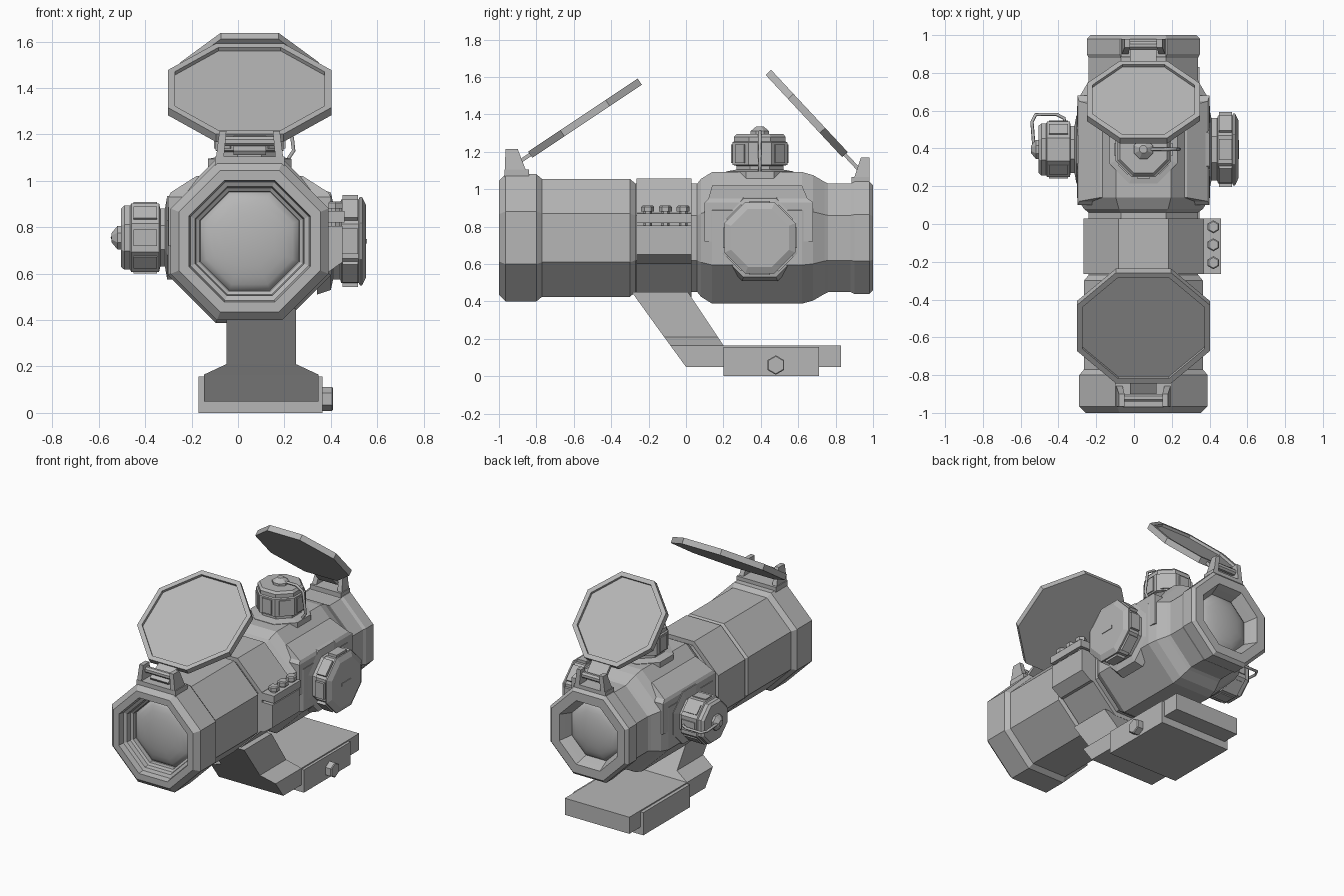
import bpy, bmesh, math
from mathutils import Matrix, Vector

if "Cube" in bpy.data.objects:
    bpy.data.objects.remove(bpy.data.objects["Cube"])

CX, CZ = 0.05, 0.74          # optical axis
TY = 0.395                   # turret station along the body

grey = bpy.data.materials.new("plain_grey")
grey.use_nodes = True
GREY = (0.47, 0.47, 0.47, 1)
grey.diffuse_color = GREY
grey.node_tree.nodes["Principled BSDF"].inputs["Base Color"].default_value = GREY


def finish(name, bm, matrix=Matrix()):
    bm.transform(matrix)
    bmesh.ops.remove_doubles(bm, verts=bm.verts, dist=1e-5)
    bmesh.ops.recalc_face_normals(bm, faces=bm.faces)
    mesh = bpy.data.meshes.new(name)
    bm.to_mesh(mesh)
    bm.free()
    mesh.materials.append(grey)
    obj = bpy.data.objects.new(name, mesh)
    bpy.context.collection.objects.link(obj)
    return obj


def frame(axis, x, y, z):
    """Matrix that points local z along the given axis."""
    q = Vector(axis).to_track_quat('Z', 'Y')
    return Matrix.Translation((x, y, z)) @ q.to_matrix().to_4x4()


def lathe(name, profile, matrix, sides=8):
    """Faceted lathe: profile is (distance along axis, flat-to-centre radius)."""
    bm = bmesh.new()
    rings = []
    for h, r in profile:
        R = r / math.cos(math.pi / sides)
        angles = [(i + 0.5) * math.tau / sides for i in range(sides)]
        rings.append([bm.verts.new((R * math.cos(a), R * math.sin(a), h)) for a in angles])
    for a, b in zip(rings, rings[1:]):
        for i in range(sides):
            j = (i + 1) % sides
            bm.faces.new((a[i], a[j], b[j], b[i]))
    return finish(name, bm, matrix)


def loft(name, sections):
    """Stack of rectangles: (z, y0, y1, x0, x1)."""
    bm = bmesh.new()
    rings = [[bm.verts.new(p) for p in ((x0, y0, z), (x1, y0, z), (x1, y1, z), (x0, y1, z))]
             for z, y0, y1, x0, x1 in sections]
    for a, b in zip(rings, rings[1:]):
        for i in range(4):
            j = (i + 1) % 4
            bm.faces.new((a[i], a[j], b[j], b[i]))
    bm.faces.new(rings[0])
    bm.faces.new(rings[-1])
    return finish(name, bm)


def box(name, x0, x1, y0, y1, z0, z1):
    return loft(name, [(z0, y0, y1, x0, x1), (z1, y0, y1, x0, x1)])


def wire(name, points, radius=0.009):
    curve = bpy.data.curves.new(name, 'CURVE')
    curve.dimensions = '3D'
    curve.bevel_depth = radius
    curve.bevel_resolution = 1
    spline = curve.splines.new('POLY')
    spline.points.add(len(points) - 1)
    for p, co in zip(spline.points, points):
        p.co = (*co, 1)
    curve.materials.append(grey)
    bpy.context.collection.objects.link(bpy.data.objects.new(name, curve))


along = Matrix.Translation((CX, 0, CZ)) @ Matrix.Rotation(-math.pi / 2, 4, 'X')

# Main tube with stepped front opening and rear opening
lathe("tube", [(-0.86, 0.20), (-0.88, 0.215), (-0.91, 0.215), (-0.92, 0.23), (-0.95, 0.235),
               (-0.96, 0.255), (-1.0, 0.262), (-1.0, 0.305), (-0.965, 0.34), (-0.80, 0.34),
               (-0.77, 0.315), (-0.30, 0.315), (-0.27, 0.29), (0.88, 0.29), (0.90, 0.30),
               (0.98, 0.30), (1.0, 0.28), (1.0, 0.22), (0.96, 0.205), (0.89, 0.18)], along)

# Central housing
lathe("housing", [(0.06, 0.29), (0.08, 0.315), (0.14, 0.352), (0.62, 0.352),
                  (0.68, 0.335), (0.74, 0.30), (0.76, 0.29)], along)
loft("housing_shoulders", [(0.72, 0.10, 0.68, -0.30, 0.40), (0.93, 0.10, 0.68, -0.30, 0.40),
                           (0.95, 0.12, 0.65, -0.29, 0.39), (1.02, 0.14, 0.62, -0.18, 0.28)])

# Curved lenses
for name, y, r, sign in (("front_lens", -0.87, 0.215, -1), ("rear_lens", 0.90, 0.19, 1)):
    dome = [(y + sign * 0.06 * math.cos(t * math.pi / 12), r * math.sin(t * math.pi / 12))
            for t in range(7)]
    lens = lathe(name, dome, along)
    for face in lens.data.polygons:
        face.use_smooth = True

# Clamp ring, split flange and bolts
lathe("clamp_ring", [(-0.265, 0.29), (-0.265, 0.318), (0.03, 0.318), (0.03, 0.29)], along)
box("clamp_flange_upper", 0.27, 0.46, -0.265, 0.03, 0.82, 0.87)
loft("clamp_flange_lower", [(0.60, -0.265, 0.03, 0.30, 0.38), (0.65, -0.265, 0.03, 0.30, 0.45),
                            (0.805, -0.265, 0.03, 0.30, 0.45)])
for y in (-0.205, -0.11, -0.015):
    lathe("clamp_bolt", [(0.78, 0.02), (0.88, 0.02), (0.88, 0.03), (0.905, 0.03), (0.912, 0.024),
                         (0.912, 0)], Matrix.Translation((0.42, y, 0)), 6)

# Swept mount leg, base plate and rail clamp
loft("mount_leg", [(0.05, 0.0, 0.3, -0.147, 0.347), (0.165, -0.084, 0.2, -0.147, 0.347),
                   (0.21, -0.117, 0.17, -0.05, 0.25), (0.45, -0.29, 0.01, -0.05, 0.25)])
box("base_plate", -0.147, 0.347, 0.15, 0.83, 0.05, 0.165)
box("rail_clamp", -0.17, 0.365, 0.2, 0.71, 0.0, 0.157)
lathe("rail_bolt", [(-0.02, 0.045), (0.04, 0.045), (0.045, 0.04), (0.045, 0)],
      frame((1, 0, 0), 0.365, 0.48, 0.06), 6)

# Capped adjustment turrets on top and on the right side
for name, axis, x, y, z in (("top_turret", (0, 0, 1), CX, TY, 1.085),
                            ("side_turret", (-1, 0, 0), -0.295, TY, 0.755)):
    m = frame(axis, x, y, z)
    lathe(name, [(-0.06, 0.18), (0.01, 0.18), (0.02, 0.125), (0.04, 0.125), (0.045, 0.147),
                 (0.165, 0.147), (0.17, 0.138), (0.195, 0.138), (0.21, 0.125), (0.21, 0)], m)
    lathe(name + "_knob", [(0.20, 0.05), (0.225, 0.05), (0.25, 0.02), (0.25, 0)], m)
    for i in range(8):
        rib = box(name + "_rib", 0.14, 0.154, -0.035, 0.035, 0.055, 0.155)
        rib.matrix_world = m @ Matrix.Rotation(i * math.tau / 8, 4, 'Z')

# Retaining wires of the turret caps
wire("top_tether", [(CX, TY, 1.31), (0.17, TY, 1.31), (0.22, TY, 1.28), (0.235, TY, 1.17),
                    (0.24, TY, 1.13), (0.2, TY, 1.07)])
wire("side_tether", [(-0.53, 0.41, 0.755), (-0.54, 0.54, 0.755), (-0.52, 0.58, 0.755),
                     (-0.41, 0.58, 0.755), (-0.37, 0.56, 0.755), (-0.36, 0.5, 0.755),
                     (-0.29, 0.48, 0.755)])

# Brightness dial on the left side, with grip lugs and a coin slot
dial = frame((1, 0, 0), 0.40, TY, CZ)
lathe("dial", [(-0.06, 0.23), (0.0, 0.21), (0.01, 0.165), (0.04, 0.165), (0.045, 0.18),
               (0.12, 0.18), (0.125, 0.19), (0.135, 0.19), (0.152, 0.155), (0.152, 0)], dial)
for i in range(8):
    lug = box("dial_lug", 0.17, 0.198, -0.055, 0.055, 0.05, 0.118)
    lug.matrix_world = dial @ Matrix.Rotation(i * math.tau / 8, 4, 'Z')
box("dial_slot", 0.55, 0.556, TY - 0.05, TY + 0.05, CZ - 0.01, CZ + 0.01)


def flip_cover(end, radius, centre, tilt, hinge_y, ear, arm_low, half):
    """Open lens cover with recessed outer face, hinge ears, pin and arm."""
    t = 0.04
    m = Matrix.Translation((CX, *centre)) @ Matrix.Rotation(tilt, 4, 'X')
    rim = radius - 0.03
    lathe(end + "_cover", [(-t / 2, 0), (-t / 2, radius), (t / 2, radius), (t / 2, rim),
                           (0.002, rim), (0.002, 0)], m)
    z0, z1, base0, base1, top0, top1 = ear
    for s in (-1, 1):
        a, b = sorted((CX + s * half, CX + s * (half - 0.035)))
        c, d = sorted((CX + s * (half - 0.02), CX + s * (half - 0.05)))
        loft(end + "_hinge_ear", [(z0, base0, base1, a, b), (z1, top0, top1, c, d)])
    box(end + "_hinge_base", CX - half, CX + half, base0, base1, z0, z0 + 0.045)
    pin = half - 0.03
    lathe(end + "_hinge_pin", [(-pin, 0.02), (pin, 0.02)],
          frame((1, 0, 0), CX, hinge_y, z1 - 0.045))
    # Arm lies in the plane of the cover
    side = 1 if tilt < 0 else -1
    arm = box(end + "_cover_arm", -0.07, 0.07, *sorted((side * (radius - 0.03), side * arm_low)),
              -0.01, 0.01)
    arm.matrix_world = m


flip_cover("front", 0.352, (-0.54, 1.38), math.radians(33.7), -0.92,
           (1.06, 1.215, -0.97, -0.84, -0.965, -0.90), 0.47, 0.15)
flip_cover("rear", 0.30, (0.645, 1.405), math.radians(-47), 0.945,
           (1.02, 1.17, 0.885, 0.98, 0.935, 0.98), 0.41, 0.12)
